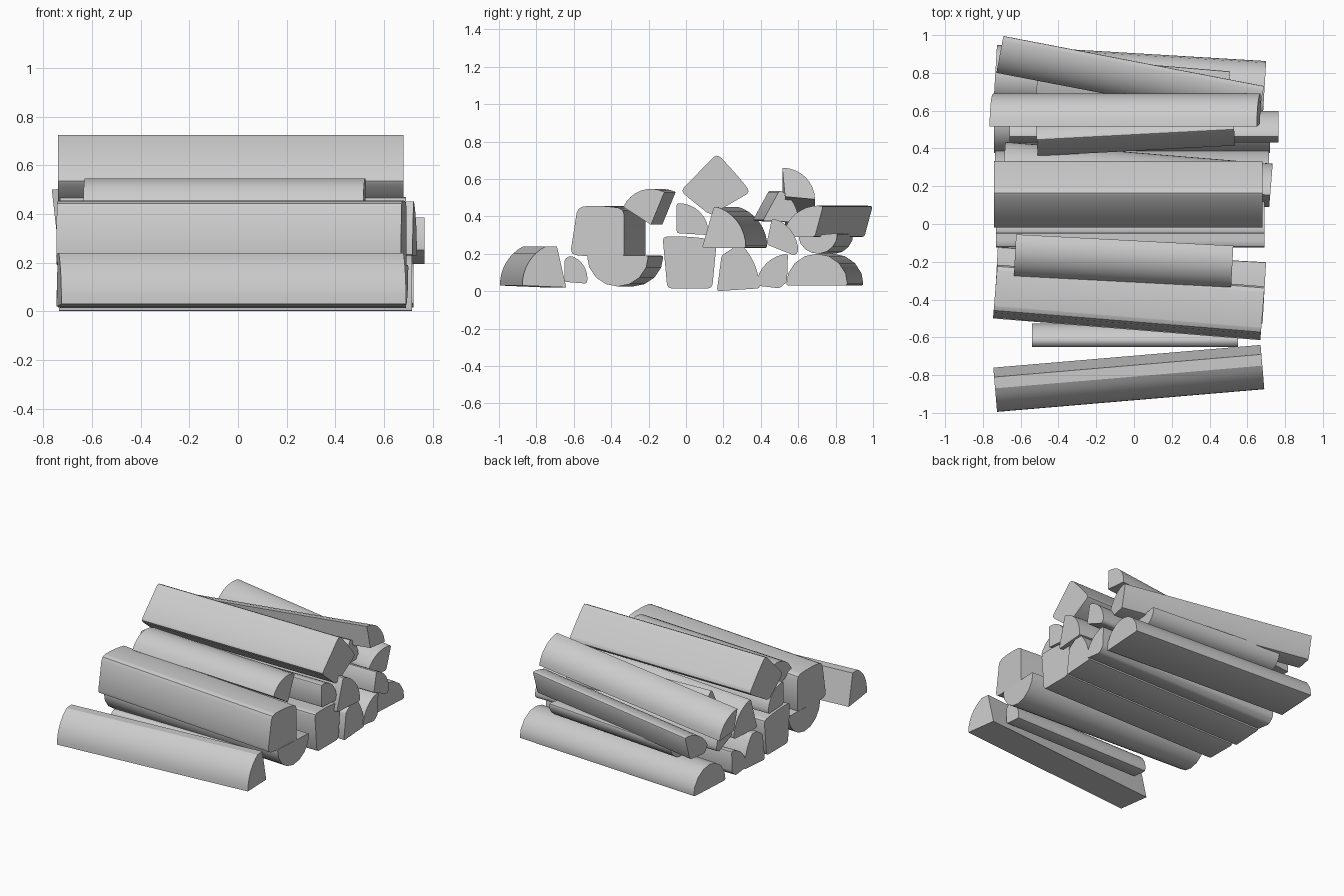
import bpy
import bmesh
import math
from mathutils import Vector

default_cube = bpy.data.objects.get("Cube")
if default_cube:
    bpy.data.objects.remove(default_cube, do_unlink=True)

# One plain grey for all the timber
grey = bpy.data.materials.new("timber_grey")
grey.use_nodes = True
colour = (0.6, 0.6, 0.6, 1)
grey.diffuse_color = colour
grey.node_tree.nodes["Principled BSDF"].inputs["Base Color"].default_value = colour


def bark_arc(start, end, bulge, steps=8):
    """Circular arc of bark from start to end, swelling outward by bulge."""
    start, end = Vector(start), Vector(end)
    half = (end - start).length / 2
    along = (end - start).normalized()
    outward = Vector((-along.y, along.x))
    theta = 2 * math.atan(bulge / half)
    radius = half / math.sin(theta)
    centre = (start + end) / 2 - outward * radius * math.cos(theta)
    points = []
    for step in range(steps + 1):
        angle = theta * (2 * step / steps - 1)
        points.append(centre + radius * (along * math.sin(angle) + outward * math.cos(angle)))
    return points


def split_log(name, span, bark, bulge, corners=(), shift=0, drop=0, soft=0.012):
    """Extrude a cleft section between the ends of span.

    The section is given as (y, z) points, clockwise, at the +x end;
    shift and drop move the far end sideways and down.
    """
    section = bark_arc(bark[0], bark[1], bulge) + [Vector(c) for c in corners]
    ys = [p.x for p in section]
    zs = [p.y for p in section]
    middle_y = (min(ys) + max(ys)) / 2
    middle_z = (min(zs) + max(zs)) / 2
    far_end = Vector((span[0], middle_y + shift, middle_z - drop))
    near_end = Vector((span[1], middle_y, middle_z))
    axis = near_end - far_end
    reach = axis.length / 2

    bm = bmesh.new()
    far_ring, near_ring = [
        [bm.verts.new((x, p.x - middle_y, p.y - middle_z)) for p in section]
        for x in (-reach, reach)
    ]
    bm.faces.new(far_ring)
    bm.faces.new(near_ring)
    count = len(section)
    for i in range(count):
        j = (i + 1) % count
        bm.faces.new((far_ring[i], far_ring[j], near_ring[j], near_ring[i]))
    bmesh.ops.recalc_face_normals(bm, faces=bm.faces)

    # Worn long corners
    if soft:
        bm.edges.ensure_lookup_table()
        long_edges = [
            e for e in bm.edges
            if abs(e.verts[0].co.x - e.verts[1].co.x) > reach
            and e.calc_face_angle() > math.radians(40)
        ]
        bmesh.ops.bevel(bm, geom=long_edges, offset=soft, segments=2,
                        profile=0.5, affect='EDGES', clamp_overlap=True)

    mesh = bpy.data.meshes.new(name)
    bm.to_mesh(mesh)
    bm.free()
    mesh.materials.append(grey)
    log = bpy.data.objects.new(name, mesh)
    bpy.context.collection.objects.link(log)
    log.location = (far_end + near_end) / 2
    log.rotation_mode = 'QUATERNION'
    log.rotation_quaternion = axis.to_track_quat('X', 'Z')
    bpy.ops.object.select_all(action='DESELECT')
    log.select_set(True)
    bpy.context.view_layer.objects.active = log
    bpy.ops.object.shade_smooth_by_angle(angle=math.radians(30))
    return log


# Bottom layer, front to back
split_log("front_loose_log", span=(-.735, .68), bark=((-.875, .03), (-.75, .24)), bulge=.035,
          corners=((-.69, .24), (-.64, .02)), shift=-.12, soft=0)
split_log("thin_ground_log", span=(-.54, .55), bark=((-.62, .19), (-.53, .04)), bulge=.035,
          corners=((-.65, .05), (-.65, .17)))
split_log("upturned_half_log", span=(-.73, .69), bark=((-.2, .19), (-.53, .19)), bulge=.165,
          shift=.08)
split_log("square_ground_log", span=(-.73, .69), bark=((-.125, .29), (.165, .27)), bulge=.01,
          corners=((.14, .015), (-.1, .015)), soft=.02)
split_log("middle_ground_log", span=(-.735, .715), bark=((.31, .235), (.395, .015)), bulge=.02,
          corners=((.165, 0), (.19, .19), (.25, .23)))
split_log("small_ground_log", span=(-.74, .72), bark=((.375, .03), (.545, .2)), bulge=.045,
          corners=((.54, .05), (.5, .015)))
split_log("back_half_log", span=(-.735, .69), bark=((.535, .03), (.865, .03)), bulge=.17,
          shift=.085)

# Second layer, front to back
split_log("large_front_log", span=(-.735, .68), bark=((-.58, .45), (-.33, .44)), bulge=.01,
          corners=((-.33, .17), (-.62, .195)), shift=.115, soft=.03)
split_log("inner_quarter_log", span=(-.73, .69), bark=((-.05, .47), (.12, .3)), bulge=.055,
          corners=((-.05, .31),))
split_log("leaning_quarter_log", span=(-.69, .725), bark=((.15, .455), (.32, .23)), bulge=.05,
          corners=((.085, .23),), shift=.115)
split_log("protruding_log", span=(-.66, .765), bark=((.46, .39), (.6, .21)), bulge=.04,
          corners=((.58, .19), (.43, .25)))
split_log("back_short_log", span=(-.51, .5), bark=((.81, .31), (.6, .29)), bulge=.1,
          shift=.085)
split_log("back_angled_log", span=(-.71, .67), bark=((.53, .34), (.735, .455)), bulge=.04,
          corners=((.69, .29), (.56, .29)), shift=.265)

# Top layer, front to back
split_log("front_wedge_log", span=(-.63, .52), bark=((-.335, .45), (-.115, .53)), bulge=.05,
          corners=((-.187, .355),), shift=.06, soft=0)
split_log("peak_log", span=(-.74, .68), bark=((.165, .735), (.345, .53)), bulge=.005,
          corners=((.13, .405), (-.03, .535)), soft=.025)
split_log("short_wedge_log", span=(-.515, .53), bark=((.5, .54), (.6, .37)), bulge=.03,
          corners=((.41, .375),), shift=-.055)
split_log("tilted_quarter_log", span=(-.755, .66), bark=((.515, .66), (.69, .49)), bulge=.05,
          corners=((.53, .505),), drop=.16, soft=0)
